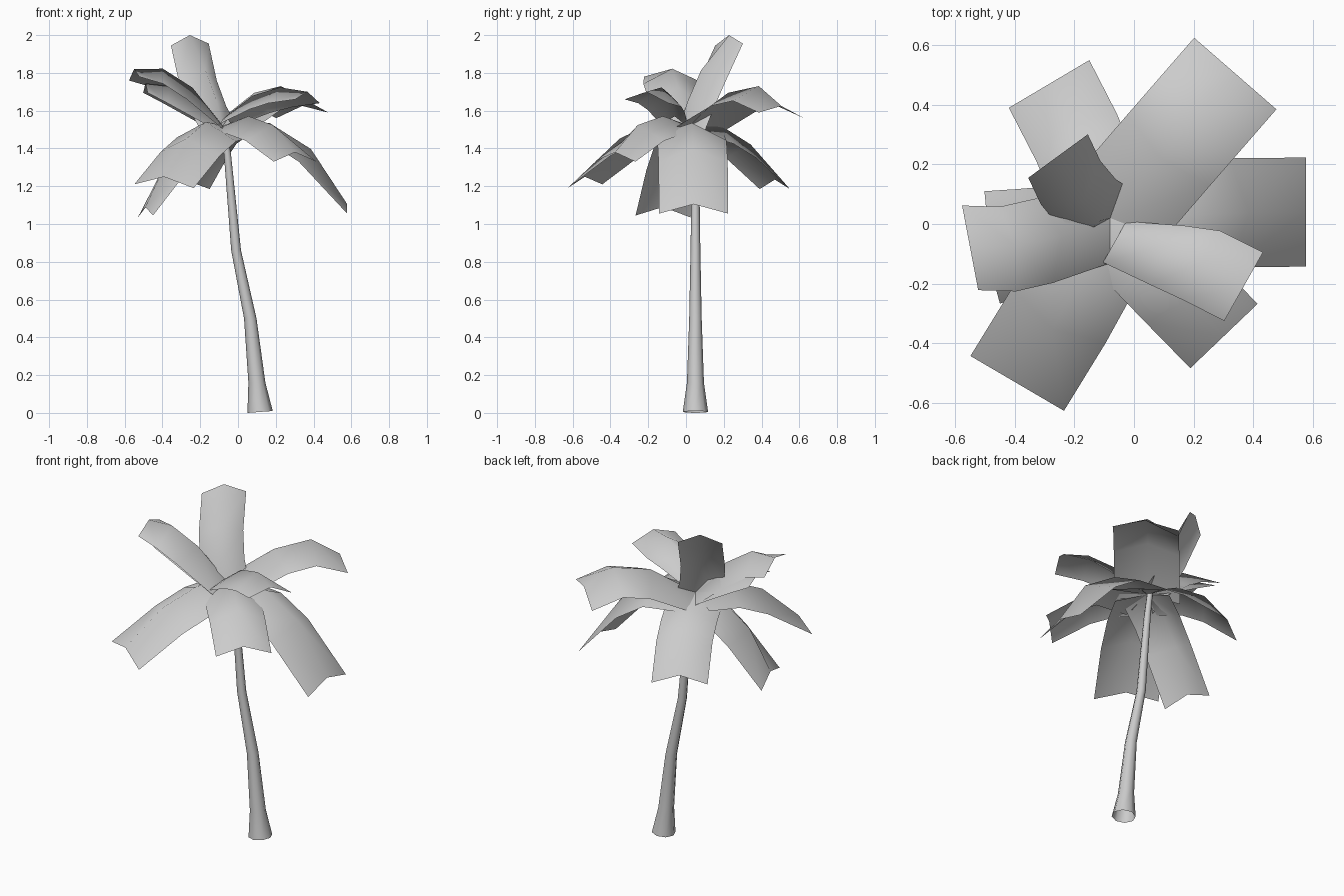
import bpy
import math
from mathutils import Vector

cube = bpy.data.objects.get("Cube")
if cube:
    bpy.data.objects.remove(cube, do_unlink=True)

# Single flat colour
grey = bpy.data.materials.new("light_grey")
grey.use_nodes = True
COLOUR = (0.6, 0.6, 0.6, 1)
grey.diffuse_color = COLOUR
grey.node_tree.nodes["Principled BSDF"].inputs["Base Color"].default_value = COLOUR


def make_object(name, verts, faces):
    mesh = bpy.data.meshes.new(name)
    mesh.from_pydata([tuple(v) for v in verts], [], faces)
    mesh.materials.append(grey)
    for poly in mesh.polygons:
        poly.use_smooth = True
    mesh.update()
    obj = bpy.data.objects.new(name, mesh)
    bpy.context.collection.objects.link(obj)
    return obj


def grid_faces(rows, cols, closed=False):
    faces = []
    for r in range(rows - 1):
        for c in range(cols if closed else cols - 1):
            d = (c + 1) % cols
            faces.append((r * cols + c, r * cols + d,
                          (r + 1) * cols + d, (r + 1) * cols + c))
    return faces


# Leaning, tapering trunk: (x, z, radius) rings
SIDES = 8
TRUNK_Y = 0.05
rings = [(0.117, 0.005, 0.067), (0.1, 0.16, 0.045), (0.065, 0.5, 0.033),
         (-0.01, 0.86, 0.026), (-0.055, 1.36, 0.019), (-0.075, 1.52, 0.016)]
trunk_verts = []
for x, z, radius in rings:
    for i in range(SIDES):
        a = math.tau * i / SIDES
        lean = 0.005 * math.cos(a) if z < 0.1 else 0
        trunk_verts.append((x + radius * math.cos(a),
                            TRUNK_Y + radius * math.sin(a), z + lean))
make_object("trunk", trunk_verts, grid_faces(len(rings), SIDES, True))

# Fronds: low-poly arched strips folded along a raised midrib
CROWN = (-0.08, 0.02, 1.52)
ROWS = 4
UP = Vector((0, 0, 1))


def frond(name, bend, tip, half_width, base=CROWN, base_scale=1.0):
    base, bend, tip, side = map(Vector, (base, bend, tip, half_width))
    control = 2 * bend - (base + tip) / 2
    verts = []
    for i in range(ROWS):
        t = i / (ROWS - 1)
        rib = base * (1 - t) ** 2 + control * 2 * t * (1 - t) + tip * t * t
        tangent = (control - base) * (1 - t) + (tip - control) * t
        normal = side.cross(tangent).normalized()
        if normal.z < 0:
            normal = -normal
        # Fold follows the surface in the middle, hangs straight at both ends
        middle = 4 * t * (1 - t)
        drop = normal * 0.1 * middle + UP * 0.05 * (1 - middle)
        width = side * (base_scale + (1 - base_scale) * min(1, 2 * t))
        for s in (-1, 0, 1):
            verts.append(rib + width * s - drop * abs(s))
    make_object(name, verts, grid_faces(ROWS, 3))


frond("frond_back_left_high", (0.16, 0.31, 1.73), (0.34, 0.505, 1.625), (0.138, -0.12, 0.015))
frond("frond_left_low", (0.28, 0.035, 1.485), (0.578, 0.04, 1.105), (0, 0.183, 0))
frond("frond_front_left_low", (0.12, -0.19, 1.56), (0.302, -0.376, 1.38), (0.113, 0.108, 0))
frond("frond_front_left_high", (0.15, -0.1, 1.71), (0.368, -0.21, 1.7), (0.065, 0.115, -0.01),
      (-0.065, -0.06, 1.57), 0.6)
frond("frond_front_right_low", (-0.22, -0.26, 1.51), (-0.392, -0.535, 1.25), (0.157, -0.092, -0.01))
frond("frond_right_high", (-0.32, -0.06, 1.785), (-0.55, -0.08, 1.82), (-0.027, 0.142, -0.01))
frond("frond_right_middle", (-0.29, 0, 1.7), (-0.49, -0.015, 1.745), (-0.012, 0.125, 0))
frond("frond_right_low", (-0.31, -0.06, 1.42), (-0.49, -0.122, 1.09), (-0.04, 0.145, -0.005))
frond("frond_back_right_low", (-0.19, 0.27, 1.48), (-0.285, 0.47, 1.235), (0.135, 0.08, 0))
frond("frond_back_right_upright", (-0.14, 0.035, 1.73), (-0.255, 0.228, 2), (0.1, 0.073, 0.005))
